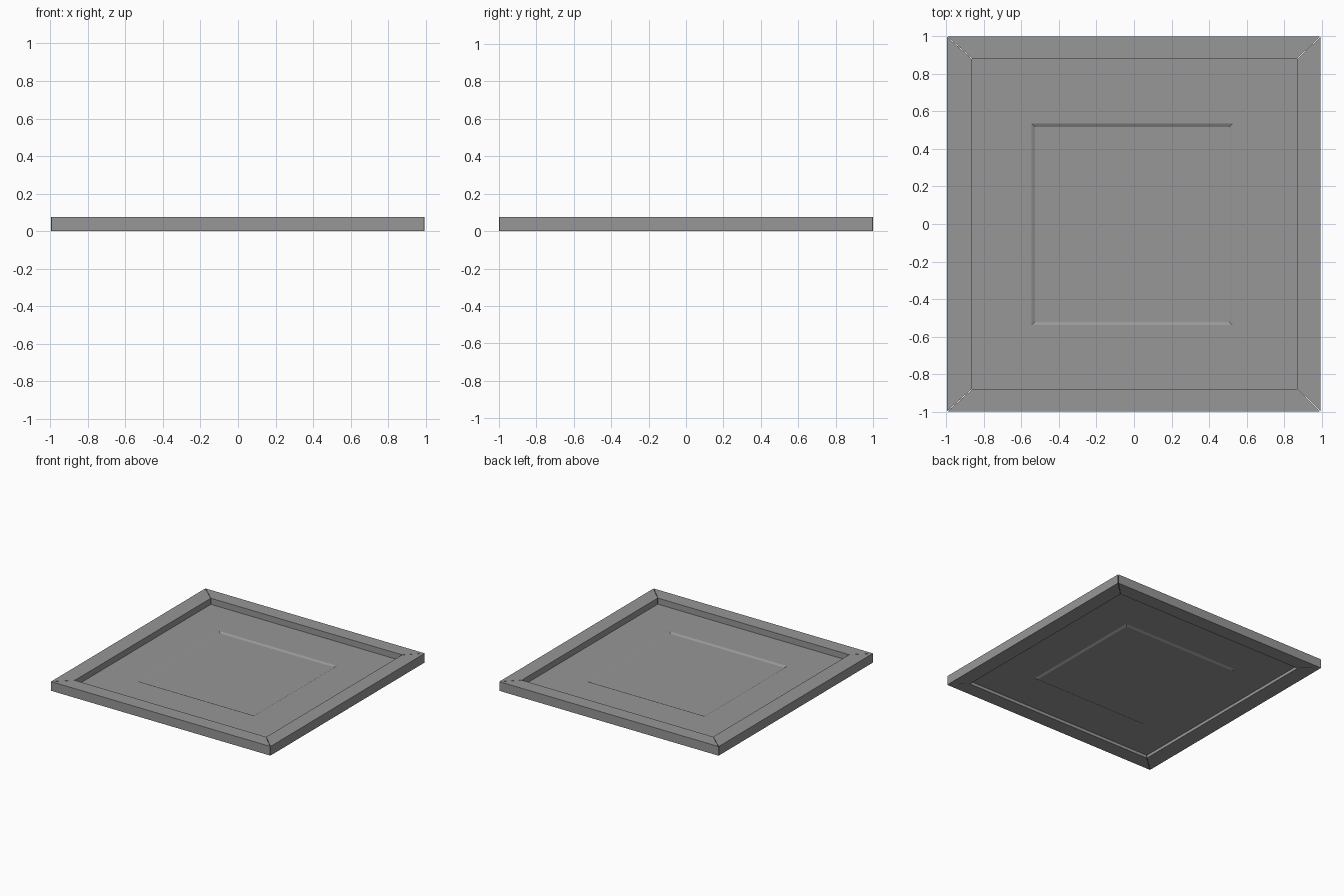
import bpy
import bmesh

if "Cube" in bpy.data.objects:
    bpy.data.objects.remove(bpy.data.objects["Cube"])

HEIGHT = 0.075
PANEL_Z = 0.025
GAP = 0.002  # hairline joint at each mitre
OUTER = [(-0.996, -1), (0.994, -1), (0.994, 1), (-0.996, 1)]
INNER = [(-0.864, -0.88), (0.872, -0.88), (0.872, 0.882), (-0.864, 0.882)]

dark_grey = bpy.data.materials.new("dark_grey")
dark_grey.diffuse_color = (0.31, 0.31, 0.31, 1)
dark_grey.use_nodes = True
dark_grey.node_tree.nodes["Principled BSDF"].inputs["Base Color"].default_value = dark_grey.diffuse_color


def finish(name, bm):
    mesh = bpy.data.meshes.new(name)
    bm.to_mesh(mesh)
    bm.free()
    mesh.materials.append(dark_grey)
    obj = bpy.data.objects.new(name, mesh)
    bpy.context.collection.objects.link(obj)
    return obj


def mitred_bar(name, outline):
    """Extrude a flat outline up to the frame height."""
    bm = bmesh.new()
    base = bm.faces.new([bm.verts.new((x, y, 0)) for x, y in outline])
    result = bmesh.ops.extrude_face_region(bm, geom=[base], use_keep_orig=True)
    top = [v for v in result["geom"] if isinstance(v, bmesh.types.BMVert)]
    bmesh.ops.translate(bm, verts=top, vec=(0, 0, HEIGHT))
    bmesh.ops.recalc_face_normals(bm, faces=bm.faces)
    return finish(name, bm)


def inset(p, d):
    return (p[0] + d[0] * GAP, p[1] + d[1] * GAP)


# Frame: four bars meeting at mitred corners
along = [(1, 0), (0, 1), (-1, 0), (0, -1)]
for i, side in enumerate(("front", "right", "back", "left")):
    j = (i + 1) % 4
    d, e = along[i], (-along[i][0], -along[i][1])
    mitred_bar(side + "_frame_bar", [inset(OUTER[i], d), inset(OUTER[j], e),
                                     inset(INNER[j], e), inset(INNER[i], d)])


def ring(bm, x0, x1, y0, y1, z):
    return [bm.verts.new(p) for p in
            ((x0, y0, z), (x1, y0, z), (x1, y1, z), (x0, y1, z))]


# Panel: thin sheet with a shallow pressed rectangle in the middle
bm = bmesh.new()
(x0, y0), (x1, y1) = INNER[0], INNER[2]
rings = [
    ring(bm, x0, x1, y0, y1, PANEL_Z),
    ring(bm, -0.545, 0.525, -0.539, 0.535, PANEL_Z),
    ring(bm, -0.527, 0.507, -0.521, 0.517, PANEL_Z - 0.009),
]
for a, b in zip(rings, rings[1:]):
    for i in range(4):
        j = (i + 1) % 4
        bm.faces.new((a[i], a[j], b[j], b[i]))
bm.faces.new(rings[-1])
finish("recessed_panel", bm)
